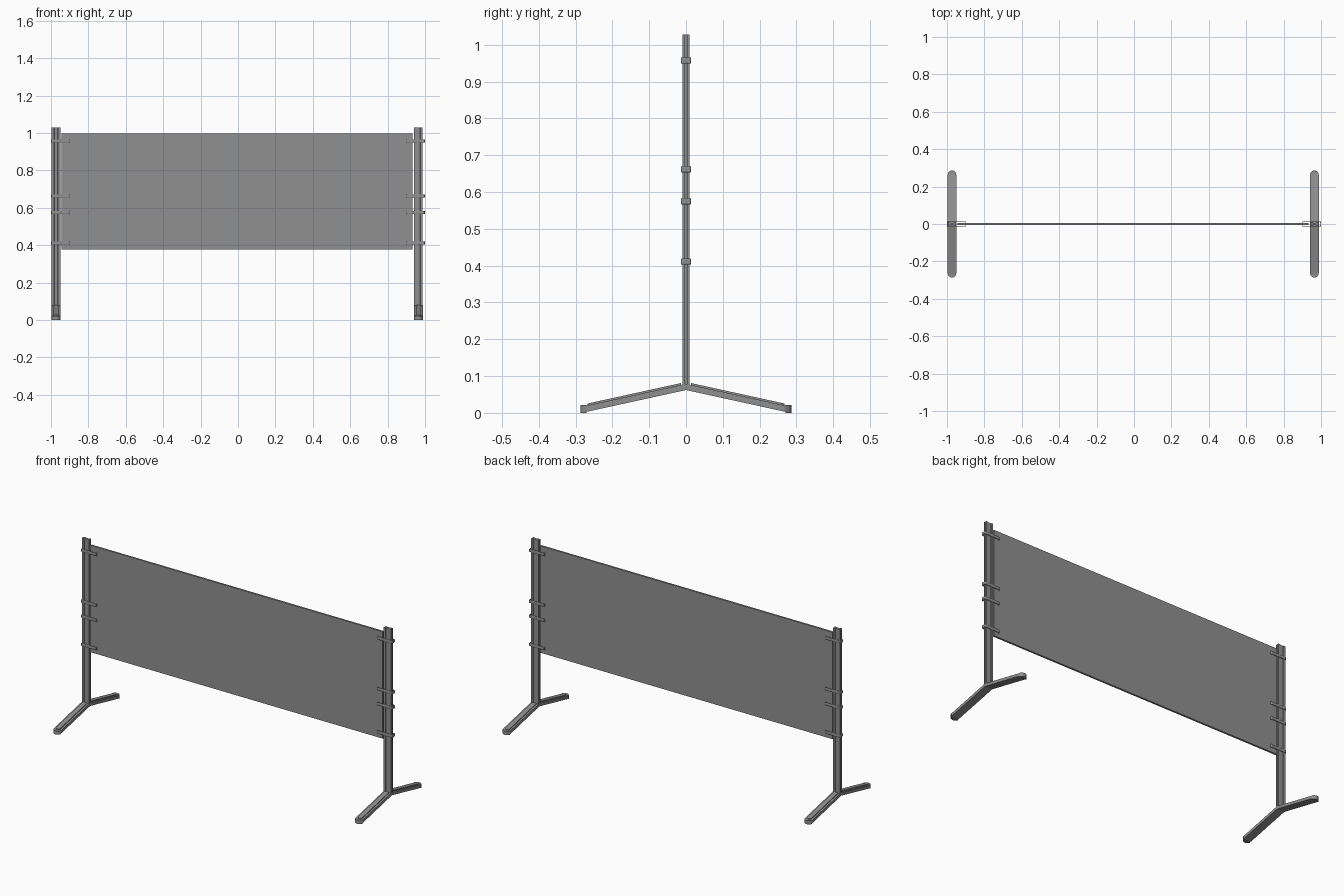
import bpy, bmesh, math

if "Cube" in bpy.data.objects:
    bpy.data.objects.remove(bpy.data.objects["Cube"])

def make(name, bm):
    bmesh.ops.recalc_face_normals(bm, faces=bm.faces)
    me = bpy.data.meshes.new(name)
    bm.to_mesh(me)
    bm.free()
    ob = bpy.data.objects.new(name, me)
    bpy.context.collection.objects.link(ob)
    ob.data.materials.append(grey)
    return ob

def prism(name, pts, bottom, top):
    """Closed plan outline between two height functions."""
    bm = bmesh.new()
    lo = [bm.verts.new((x, y, bottom(x, y))) for x, y in pts]
    hi = [bm.verts.new((x, y, top(x, y))) for x, y in pts]
    bm.faces.new(lo)
    bm.faces.new(hi)
    n = len(pts)
    for i in range(n):
        j = (i + 1) % n
        bm.faces.new((lo[i], lo[j], hi[j], hi[i]))
    return make(name, bm)

def half_round(cx, r, y0, y1, s, n=12):
    """Leg outline: flat at y0, rounded at y1, pointing along s."""
    arc = [(cx + r * math.cos(math.pi * i / n),
            s * (y1 - r + r * math.sin(math.pi * i / n))) for i in range(n + 1)]
    return [(cx + r, s * y0)] + arc + [(cx - r, s * y0)]

def rounded_rect(hx, hy, r, n=4):
    """Loop outline in plan with rounded corners."""
    pts = []
    for k, (sx, sy) in enumerate(((1, 1), (-1, 1), (-1, -1), (1, -1))):
        for i in range(n + 1):
            a = math.pi / 2 * (k + i / n)
            pts.append((sx * (hx - r) + r * math.cos(a), sy * (hy - r) + r * math.sin(a)))
    return pts

def band(name, cx, z):
    """Tie loop: a ring with a chamfered section."""
    bm = bmesh.new()
    section = [(0, -0.005), (0, 0.005), (0.0015, 0.0085),
               (0.0042, 0.0085), (0.0042, -0.0085), (0.0015, -0.0085)]
    rings = [[bm.verts.new((cx + x, y, z + dz))
              for x, y in rounded_rect(0.05 - d, 0.014 - d, 0.0055 - d)]
             for d, dz in section]
    n = len(rings[0])
    for k in range(len(rings)):
        a, b = rings[k], rings[(k + 1) % len(rings)]
        for i in range(n):
            j = (i + 1) % n
            bm.faces.new((a[i], a[j], b[j], b[i]))
    return make(name, bm)

grey = bpy.data.materials.new("dark_grey")
grey.diffuse_color = (0.28, 0.28, 0.28, 1)
grey.use_nodes = True
grey.node_tree.nodes["Principled BSDF"].inputs["Base Color"].default_value = grey.diffuse_color

# Hanging panel
bm = bmesh.new()
bmesh.ops.create_cube(bm, size=1)
for v in bm.verts:
    v.co = (v.co.x * 1.876 - 0.005, v.co.y * 0.011, v.co.z * 0.62 + 0.688)
make("panel", bm)

# Post section with shallow channels on the narrow and the wide sides
quarter = [(0.023, -0.0095), (0.023, -0.003), (0.018, -0.003),
           (0.018, 0.003), (0.023, 0.003), (0.023, 0.0095),
           (0.010, 0.0095), (0.009, 0.0065), (-0.009, 0.0065), (-0.010, 0.0095)]
section = quarter + [(-x, -y) for x, y in quarter]

slope = lambda y: max(0.0, 0.062 * (1 - abs(y) / 0.283))

for side, px, bx in (("left", -0.973, -0.95), ("right", 0.9645, 0.95)):
    # Upright post
    prism(side + "_post", [(px + x, y) for x, y in section],
          lambda x, y: 0.064, lambda x, y: 1.028)
    # Two sloping legs with raised strips and end caps
    for s, end in ((-1, "front"), (1, "back")):
        prism(f"{side}_{end}_leg", half_round(px, 0.0235, 0, 0.283, s),
              lambda x, y: slope(y), lambda x, y: slope(y) + 0.017)
        prism(f"{side}_{end}_leg_strip", half_round(px, 0.013, 0.013, 0.268, s),
              lambda x, y: slope(y) + 0.01, lambda x, y: slope(y) + 0.022)
        cap = [p for p in half_round(px, 0.0235, 0.27, 0.286, s) if abs(p[1]) >= 0.2695]
        prism(f"{side}_{end}_foot_cap", cap,
              lambda x, y: 0.0, lambda x, y: 0.022)
    # Loops tying the panel to the post
    for i, z in enumerate((0.411, 0.575, 0.662, 0.957)):
        band(f"{side}_loop_{i + 1}", bx, z)
